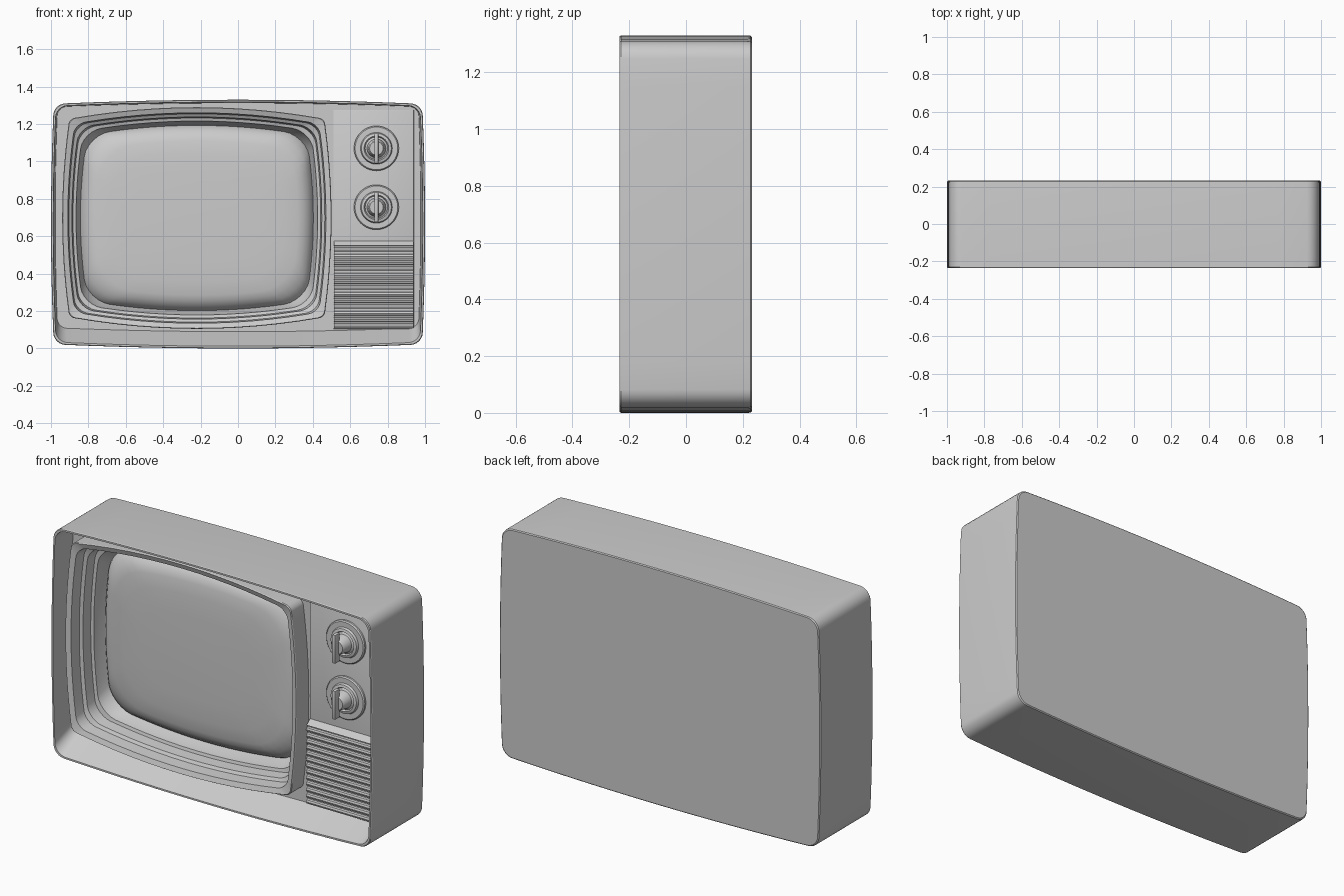
import bpy, bmesh, math
from mathutils import Vector

cube = bpy.data.objects.get("Cube")
if cube:
    bpy.data.objects.remove(cube, do_unlink=True)


def finish(name, bm, angle=30):
    mesh = bpy.data.meshes.new(name)
    bm.to_mesh(mesh)
    bm.free()
    obj = bpy.data.objects.new(name, mesh)
    bpy.context.collection.objects.link(obj)
    bpy.ops.object.select_all(action='DESELECT')
    obj.select_set(True)
    bpy.context.view_layer.objects.active = obj
    bpy.ops.object.shade_smooth_by_angle(angle=math.radians(angle))


def bowed_loop(y, left, right, low, high, radius, bow_x, bow_z, arc=6, cuts=12):
    """Rounded rectangle with outward bowed sides, counter-clockwise from the front."""
    hx, hz = (right - left) / 2, (high - low) / 2
    cx, cz = (right + left) / 2, (high + low) / 2
    corners = []
    for k, (sx, sz) in enumerate([(1, 1), (-1, 1), (-1, -1), (1, -1)]):
        for i in range(arc + 1):
            a = (k + i / arc) * math.pi / 2
            corners.append(Vector((sx * (hx - radius) + radius * math.cos(a),
                                   sz * (hz - radius) + radius * math.sin(a))))
    pts = []
    for i, p in enumerate(corners):
        pts.append(p)
        if i % (arc + 1) == arc:
            q = corners[(i + 1) % len(corners)]
            pts += [p.lerp(q, j / cuts) for j in range(1, cuts)]
    return [(cx + p.x - bow_x * (p.x / hx) * (p.y / hz) ** 2, y,
             cz + p.y - bow_z * (p.y / hz) * (p.x / hx) ** 2) for p in pts]


def loft(name, loops, cap_start=False, cap_end=False, angle=30):
    bm = bmesh.new()
    rings = [[bm.verts.new(p) for p in loop] for loop in loops]
    n = len(rings[0])
    for a, b in zip(rings, rings[1:]):
        for i in range(n):
            j = (i + 1) % n
            bm.faces.new((a[i], a[j], b[j], b[i]))
    if cap_start:
        bm.faces.new(rings[0][::-1])
    if cap_end:
        bm.faces.new(rings[-1])
    finish(name, bm, angle)


def box(name, x0, x1, y0, y1, z0, z1, bevel):
    bm = bmesh.new()
    bmesh.ops.create_cube(bm, size=1)
    for v in bm.verts:
        v.co = ((x0 + x1) / 2 + v.co.x * (x1 - x0),
                (y0 + y1) / 2 + v.co.y * (y1 - y0),
                (z0 + z1) / 2 + v.co.z * (z1 - z0))
    bmesh.ops.bevel(bm, geom=bm.edges[:], offset=bevel, segments=2,
                    profile=0.5, affect='EDGES')
    finish(name, bm)


TOP, FRONT, BACK, PANEL = 1.33, -0.234, 0.232, -0.085


def shell(y, inset):
    return bowed_loop(y, -1 + inset, 1 - inset, inset, TOP - inset,
                      0.062, 0.015, 0.022)


def frame(y, t):
    """Picture frame outline, t running from its outer edge to the glass."""
    return bowed_loop(y, -0.94 + t, 0.50 - t, 0.105 + t, 1.29 - t,
                      min(0.03 + t, 0.17), 0.038, 0.062 - 0.1 * t)


# Cabinet: back, sides, thin front lip, sloping recess and the inner panel
loft("cabinet", [
    shell(BACK, 0.006), shell(BACK - 0.005, 0.001), shell(BACK - 0.015, 0),
    shell(FRONT + 0.005, 0), shell(FRONT, 0.003), shell(FRONT, 0.012),
    bowed_loop(PANEL, -0.977, 0.977, 0.09, 1.312, 0.05, 0.012, 0.02),
    frame(PANEL, 0),
], cap_start=True)

# Stepped frame around the picture tube
steps = [(PANEL, 0), (-0.19, 0), (-0.195, 0.003), (-0.185, 0.03),
         (-0.12, 0.036), (-0.11, 0.052), (-0.05, 0.058), (-0.045, 0.074),
         (-0.01, 0.08), (0.04, 0.1)]
loft("screen_frame", [frame(y, t) for y, t in steps])

# Pillow-shaped glass
glass = [(0.04, 0.095), (0.015, 0.104), (-0.01, 0.125), (-0.027, 0.15),
         (-0.036, 0.18), (-0.043, 0.25), (-0.048, 0.36)]
loft("screen_glass", [frame(y, t) for y, t in glass], cap_end=True, angle=60)

# Control panel plate
box("control_panel", 0.51, 0.94, PANEL - 0.006, PANEL + 0.01, 0.105, 1.275, 0.002)

# Speaker grille: ribbed profile swept across the panel
LOW, HIGH, RIBS = 0.11, 0.55, 13
pitch = (HIGH - LOW) / RIBS
profile = [(PANEL, LOW)]
for i in range(RIBS):
    z = LOW + i * pitch
    profile += [(-0.122, z), (-0.126, z + pitch * 0.3), (-0.122, z + pitch * 0.6),
                (-0.112, z + pitch * 0.7), (-0.112, z + pitch * 0.95)]
profile += [(-0.122, HIGH), (PANEL, HIGH + 0.03)]
bm = bmesh.new()
ends = [[bm.verts.new((x, y, z)) for y, z in profile] for x in (0.512, 0.938)]
for i in range(len(profile)):
    j = (i + 1) % len(profile)
    bm.faces.new((ends[0][i], ends[0][j], ends[1][j], ends[1][i]))
bm.faces.new(ends[0])
bm.faces.new(ends[1][::-1])
bmesh.ops.recalc_face_normals(bm, faces=bm.faces[:])
finish("speaker_grille", bm)

# Two tuning dials, each with a turned base and a grip bar
turned = [(0.12, 0), (0.12, 0.012), (0.114, 0.018), (0.085, 0.018), (0.08, 0.03),
          (0.066, 0.034), (0.06, 0.024), (0.05, 0.03), (0.042, 0.08), (0.036, 0.09)]
for label, z in (("upper", 1.07), ("lower", 0.755)):
    rings = []
    for radius, out in turned:
        angles = [2 * math.pi * i / 40 for i in range(40)]
        rings.append([(0.74 + radius * math.cos(a), PANEL - 0.004 - out,
                       z + radius * math.sin(a)) for a in angles])
    loft(label + "_dial", rings, cap_end=True)
    box(label + "_dial_grip", 0.73, 0.75, PANEL - 0.122, PANEL - 0.08,
        z - 0.08, z + 0.08, 0.003)
